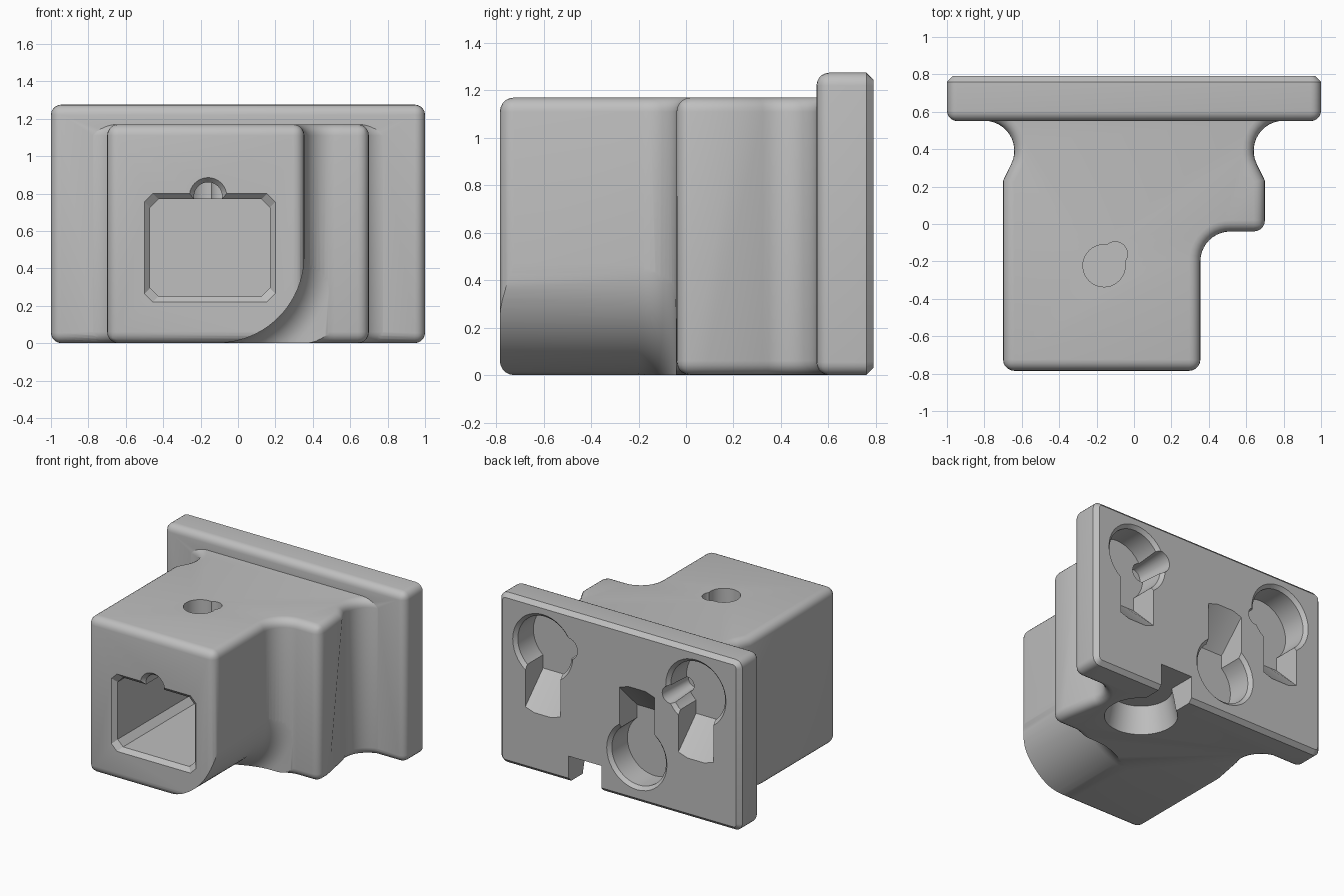
import bpy, bmesh
from math import sin, cos, radians, pi

cube = bpy.data.objects.get("Cube")
if cube:
    bpy.data.objects.remove(cube, do_unlink=True)

grey = bpy.data.materials.new("matte grey")
grey.use_nodes = True
grey.diffuse_color = (0.52, 0.52, 0.52, 1)
grey.node_tree.nodes["Principled BSDF"].inputs["Base Color"].default_value = (0.52, 0.52, 0.52, 1)


def finish(name, bm):
    bmesh.ops.recalc_face_normals(bm, faces=bm.faces[:])
    mesh = bpy.data.meshes.new(name)
    bm.to_mesh(mesh)
    bm.free()
    mesh.materials.append(grey)
    obj = bpy.data.objects.new(name, mesh)
    bpy.context.collection.objects.link(obj)
    return obj


def loft(name, rings):
    """Closed solid through rings of equal point count."""
    bm = bmesh.new()
    rows = [[bm.verts.new(p) for p in ring] for ring in rings]
    n = len(rows[0])
    for a, b in zip(rows, rows[1:]):
        for i in range(n):
            j = (i + 1) % n
            bm.faces.new((a[i], a[j], b[j], b[i]))
    bm.faces.new(rows[0])
    bm.faces.new(rows[-1])
    return finish(name, bm)


def arc(cx, cy, r, start, end, steps):
    angles = [radians(start + (end - start) * i / steps) for i in range(steps + 1)]
    return [(cx + r * cos(a), cy + r * sin(a)) for a in angles]


def apply(obj, mod):
    bpy.context.view_layer.objects.active = obj
    bpy.ops.object.modifier_apply(modifier=mod.name)


def combine(target, other, operation):
    mod = target.modifiers.new(operation, 'BOOLEAN')
    mod.operation = operation
    mod.solver = 'EXACT'
    mod.object = other
    apply(target, mod)
    bpy.data.objects.remove(other, do_unlink=True)


def round_cutter(axis, a, b, stations, steps=40):
    """Stack of (position, radius) circles along y or z."""
    rings = []
    for pos, r in stations:
        ring = arc(a, b, r, 0, 360 - 360 / steps, steps - 1)
        rings.append([(u, pos, v) if axis == 'y' else (u, v, pos) for u, v in ring])
    return loft("cutter", rings)


def box_cutter(x0, x1, y0, y1, z0, z1):
    return loft("cutter", [[(x0, y0, z), (x1, y0, z), (x1, y1, z), (x0, y1, z)] for z in (z0, z1)])


# Body: stepped plan with waisted sides that lean between bottom and top
def plan(waist_y):
    waist = arc(0.80, 0.392, 0.16, 205, 90, 12)
    tail = [(0.9, 0.553), (0.9, 0.7)]
    side = [(0.70, waist_y)] + waist + tail
    inner_fillet = arc(0.515, -0.20, 0.16, 180, 90, 10)
    right = [(0.355, -0.785)] + inner_fillet + [(0.70, -0.04)] + side
    left = [(-x, y) for x, y in reversed(side)] + [(-0.70, -0.785)]
    return right + left


body = loft("body", [[(x, y, z) for x, y in plan(w)] for z, w in ((0, 0.08), (1.17, 0.24))])
bevel = body.modifiers.new("soft edges", 'BEVEL')
bevel.width = 0.06
bevel.segments = 5
bevel.limit_method = 'ANGLE'
bevel.angle_limit = radians(50)
bevel.use_clamp_overlap = False
apply(body, bevel)

# Large rounded lower corner on the front part, flaring into the rear part
stations = [(-0.95, 0)] + [(-0.203 + 0.16 * sin(t * pi / 20), 0.16 * (1 - cos(t * pi / 20))) for t in range(11)]
rings = []
for y, flare in stations:
    curve = arc(-0.115, 0.47, 0.47 + flare, 0, -90, 20)
    outer = [(-0.115, -0.5), (1.2, -0.5), (1.2, 0.47)]
    rings.append([(x, y, z) for x, z in curve + outer])
combine(body, loft("corner_cutter", rings), 'DIFFERENCE')

# Mounting plate: rounded front, chamfered back
bm = bmesh.new()
bmesh.ops.create_cube(bm, size=1)
for v in bm.verts:
    v.co = (v.co.x * 2, 0.67 + v.co.y * 0.24, 0.6375 + v.co.z * 1.275)
soft = [e for e in bm.edges if min(v.co.y for v in e.verts) < 0.6]
bmesh.ops.bevel(bm, geom=soft, offset=0.055, segments=5, profile=0.5, affect='EDGES')
rim = [e for e in bm.edges if min(v.co.y for v in e.verts) > 0.789 and e.calc_face_angle(0) > 0.5]
bmesh.ops.bevel(bm, geom=rim, offset=0.03, segments=1, profile=0.5, affect='EDGES')
combine(body, finish("mounting_plate", bm), 'UNION')


# Front pocket with chamfered corners and mouth
def pocket_ring(y, inset):
    x0, x1, z0, z1, c = -0.5 + inset, 0.2 - inset, 0.22 + inset, 0.8 - inset, 0.045
    pts = [(x0 + c, z0), (x1 - c, z0), (x1, z0 + c), (x1, z1 - c),
           (x1 - c, z1), (x0 + c, z1), (x0, z1 - c), (x0, z0 + c)]
    return [(x, y, z) for x, z in pts]


pocket = [pocket_ring(y, i) for y, i in ((-0.9, 0), (-0.785, 0), (-0.755, 0.03), (0.35, 0.03))]
combine(body, loft("pocket_cutter", pocket), 'DIFFERENCE')

# Cable channel above the pocket, and the hole from the top
combine(body, round_cutter('y', -0.16, 0.785, [(-0.9, 0.1), (-0.785, 0.1), (-0.755, 0.075), (-0.22, 0.075)]), 'DIFFERENCE')
combine(body, round_cutter('z', -0.16, -0.223, [(0.6, 0.113), (1.4, 0.113)]), 'DIFFERENCE')
combine(body, round_cutter('z', -0.1, -0.16, [(0.65, 0.065), (1.4, 0.065)]), 'DIFFERENCE')

# Keyhole sockets in the back, each with a ramped slot
for x, z, way in ((0.635, 0.95, -1), (-0.635, 0.95, -1), (-0.145, 0.345, 1)):
    socket = [(0.58, 0.225), (0.765, 0.225), (0.79, 0.25), (0.9, 0.25)]
    combine(body, round_cutter('y', x, z, socket), 'DIFFERENCE')
    end = z + way * 0.48
    ramp = []
    for px, drop in ((-0.145, 0), (-0.07, 0.025), (0.07, 0.025), (0.145, 0)):
        tip = end + way * drop
        ramp.append([(x + px, 0.58, z + way * 0.1), (x + px, 0.9, z + way * 0.1),
                     (x + px, 0.9, tip), (x + px, 0.79, tip), (x + px, 0.58, z + way * 0.27)])
    combine(body, loft("ramp_cutter", ramp), 'DIFFERENCE')

# Small side recesses on the two upper sockets
for x, z, r in ((0.43, 1.0, 0.09), (-0.42, 0.88, 0.07)):
    combine(body, round_cutter('y', x, z, [(0.5, r * 0.7), (0.9, r)], 24), 'DIFFERENCE')

# Underside socket and the notch leading to it through the plate
combine(body, round_cutter('z', 0.285, 0.415, [(-0.1, 0.25), (0, 0.25), (0.2, 0.21)]), 'DIFFERENCE')
combine(body, box_cutter(0.15, 0.42, 0.42, 0.9, -0.1, 0.195), 'DIFFERENCE')

bpy.ops.object.select_all(action='DESELECT')
body.select_set(True)
bpy.context.view_layer.objects.active = body
bpy.ops.object.shade_smooth_by_angle(angle=radians(28))
body.name = "wall_mount_body"
